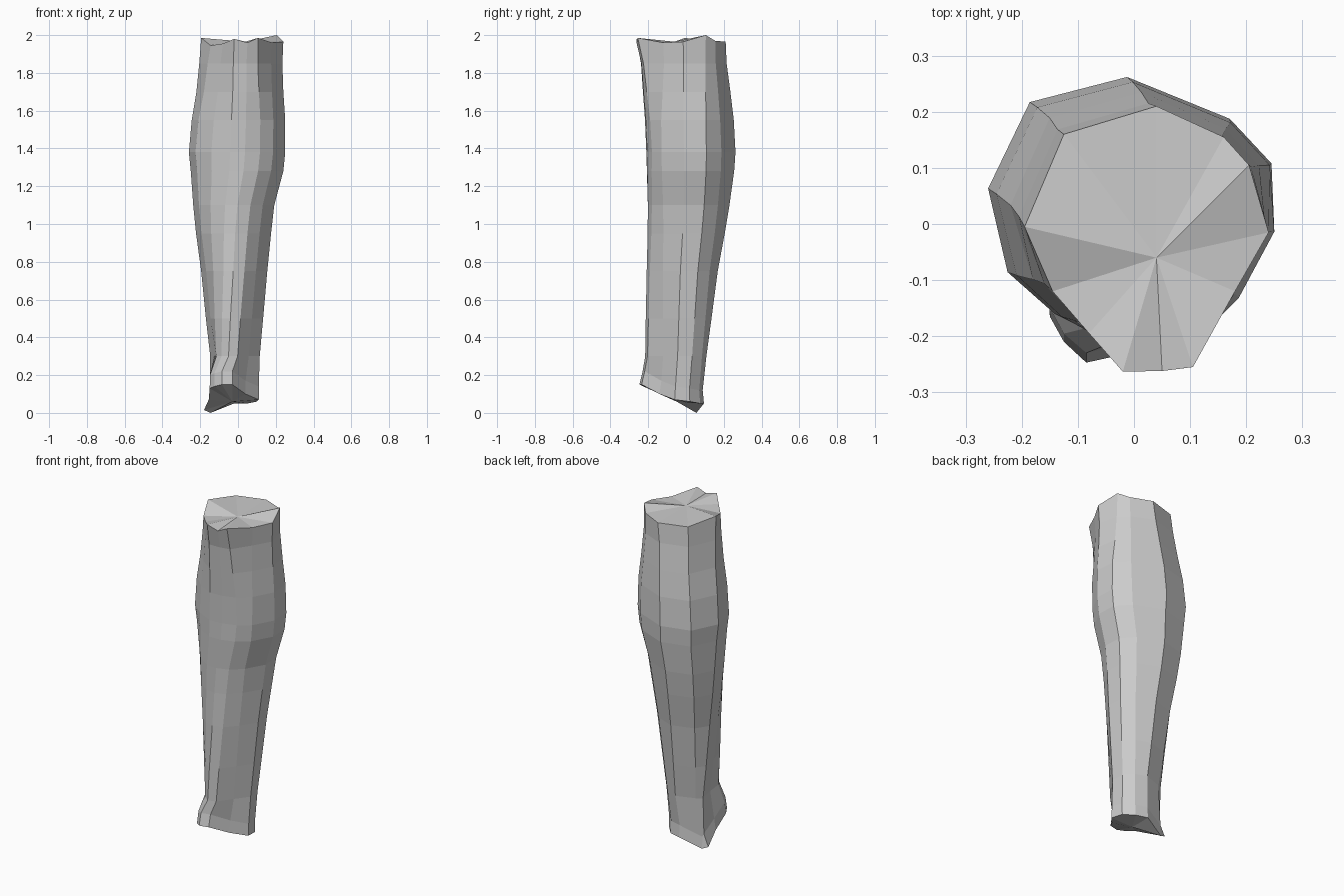
import bpy, bmesh

# Cut outlines (x, y, z), counter-clockwise from the right side
knee = [(.24, -.015, 1.965), (.205, .105, 2.0), (.16, .155, 1.97), (.04, .21, 1.965),
        (-.125, .16, 1.965), (-.195, -.005, 1.985), (-.145, -.12, 1.945), (-.08, -.195, 1.955),
        (-.02, -.263, 1.98), (.05, -.262, 1.96), (.105, -.255, 1.985), (.18, -.12, 1.96)]
calf = [(.255, -.01), (.25, .11), (.175, .19), (-.01, .265), (-.185, .22), (-.26, .065),
        (-.225, -.085), (-.14, -.16), (-.04, -.21), (.04, -.205), (.12, -.18), (.19, -.13)]
ankle = [(.11, -.06, .07), (.1, .02, .06), (.05, .075, .05), (-.02, .095, .05),
         (-.11, .07, .02), (-.18, .045, .015), (-.155, -.06, .07), (-.15, -.165, .13),
         (-.125, -.21, .14), (-.085, -.247, .15), (-.03, -.235, .15), (.04, -.14, .1)]
ankle[4] = (-.145, .055, 0)

# Shaft sections: height, x min, x max, y min, y max
sections = [(1.85, -.205, .235, -.238, .215), (1.7, -.22, .24, -.228, .235),
            (1.55, -.245, .25, -.217, .253), (1.38, -.26, .25, -.21, .262),
            (1.28, -.25, .24, -.207, .255), (1.1, -.237, .192, -.202, .23),
            (.95, -.222, .175, -.203, .205), (.75, -.195, .155, -.208, .168),
            (.5, -.17, .133, -.213, .135), (.3, -.147, .115, -.216, .108)]


def fit(points, lo, hi):
    """Stretch one coordinate list to the given range."""
    a, b = min(points), max(points)
    return [lo + (p - a) / (b - a) * (hi - lo) for p in points]


def blend(p, q, t):
    return [(a[0] + (b[0] - a[0]) * t, a[1] + (b[1] - a[1]) * t) for a, b in zip(p, q)]


rings = [knee]
for z, x0, x1, y0, y1 in sections:
    if z > 1.5:
        outline = blend(calf, knee, (z - 1.5) / .47)
    else:
        outline = blend(calf, ankle, max(0, (1.38 - z) / 1.2))
    xs = fit([p[0] for p in outline], x0, x1)
    ys = fit([p[1] for p in outline], y0, y1)
    rings.append([(x, y, z) for x, y in zip(xs, ys)])
# Narrow ring just above the flared lower cut
rings.append([(max(x, -.148), y * .93, z + .07) for x, y, z in ankle])
rings.append(ankle)

# Lower leg skin with fan caps at both cuts
bm = bmesh.new()
loops = [[bm.verts.new(p) for p in ring] for ring in rings]
n = len(knee)
for upper, lower in zip(loops, loops[1:]):
    for i in range(n):
        j = (i + 1) % n
        bm.faces.new((upper[i], lower[i], lower[j], upper[j]))
for loop, centre in ((loops[0], (.04, -.06, 1.965)), (loops[-1], (-.03, -.05, .06))):
    c = bm.verts.new(centre)
    for i in range(n):
        bm.faces.new((c, loop[i], loop[(i + 1) % n]))
bmesh.ops.recalc_face_normals(bm, faces=bm.faces)
mesh = bpy.data.meshes.new("lower_leg")
bm.to_mesh(mesh)
bm.free()
leg = bpy.data.objects.new("lower_leg", mesh)
bpy.context.collection.objects.link(leg)
